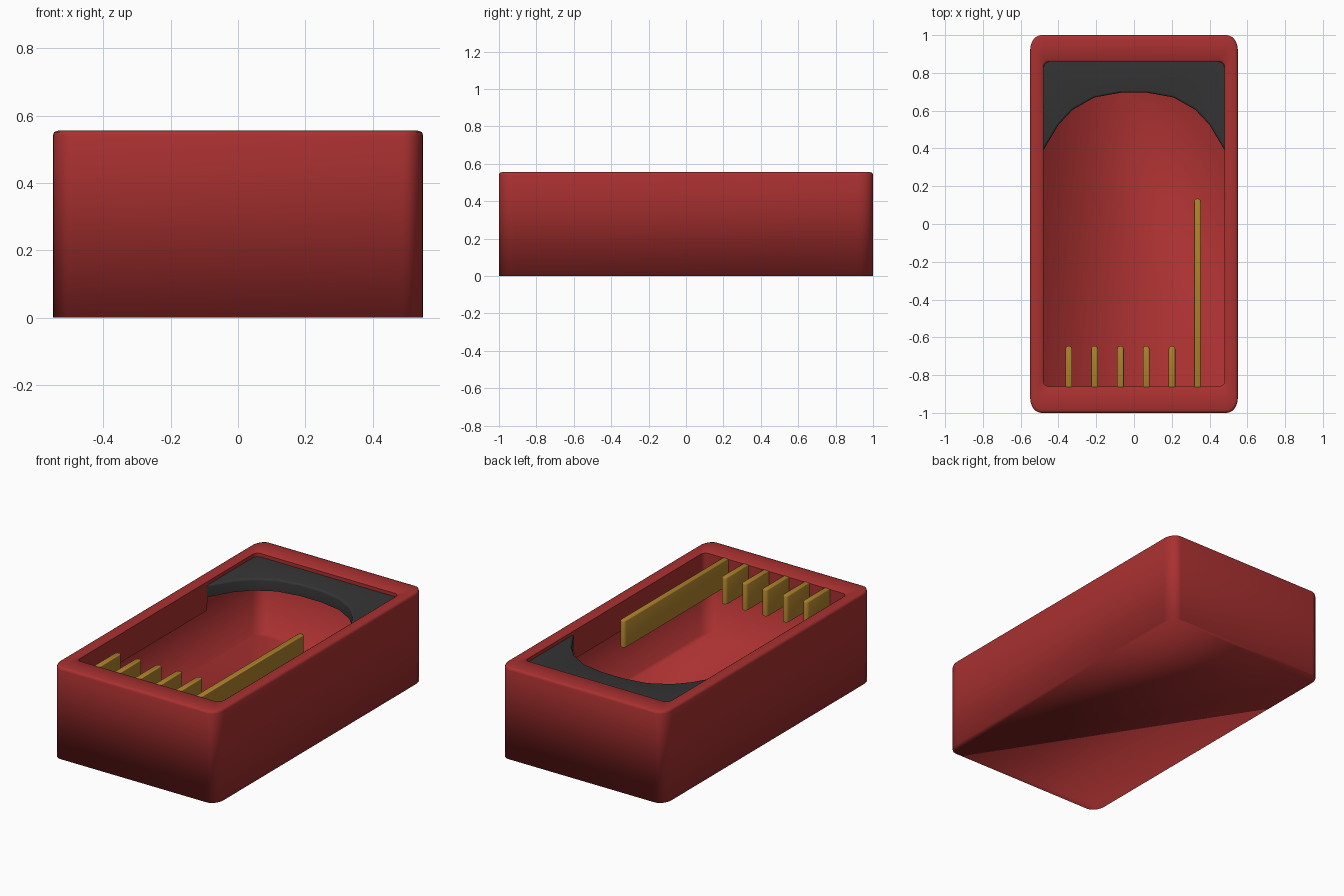
import bpy, bmesh, math

if "Cube" in bpy.data.objects:
    bpy.data.objects.remove(bpy.data.objects["Cube"])


def material(name, rgb):
    m = bpy.data.materials.new(name)
    m.diffuse_color = (*rgb, 1)
    m.use_nodes = True
    m.node_tree.nodes["Principled BSDF"].inputs["Base Color"].default_value = m.diffuse_color
    return m


RED = material("red", (0.40, 0.03, 0.03, 1)[:3])
BLACK = material("black", (0.035, 0.035, 0.035))
GOLD = material("gold", (0.42, 0.22, 0.025))


def finish(bm, name, mat):
    me = bpy.data.meshes.new(name)
    bm.to_mesh(me)
    bm.free()
    me.materials.append(mat)
    ob = bpy.data.objects.new(name, me)
    bpy.context.collection.objects.link(ob)
    return ob


def smooth_angle(ob, deg):
    bpy.ops.object.select_all(action='DESELECT')
    ob.select_set(True)
    bpy.context.view_layer.objects.active = ob
    bpy.ops.object.shade_smooth_by_angle(angle=math.radians(deg))


# rounded rectangle, with extra side points where the lip changes depth
def outline(hx, hy, rx, ry, seg=6):
    pts = []
    for i, (sx, sy) in enumerate([(1, -1), (1, 1), (-1, 1), (-1, -1)]):
        for k in range(seg + 1):
            a = math.radians(-90 + 90 * i + 90 * k / seg)
            pts.append((sx * (hx - rx) + rx * math.cos(a),
                        sy * (hy - ry) + ry * math.sin(a)))
        if i == 0:
            pts += [(hx, 0.385), (hx, 0.395)]
        if i == 2:
            pts += [(-hx, 0.395), (-hx, 0.385)]
    return pts


# cabinet: closed bottom, outer walls, rim and a short lip turned down inside
H = 0.555
outer = outline(0.55, 1.0, 0.06, 0.08)
inner = outline(0.48, 0.86, 0.03, 0.03)
rings = [
    [(x, y, 0) for x, y in outer],
    [(x, y, H - 0.015) for x, y in outer],
    [(x, y, H - 0.004) for x, y in outline(0.546, 0.996, 0.056, 0.076)],
    [(x, y, H) for x, y in outline(0.535, 0.985, 0.045, 0.065)],
    [(x, y, H) for x, y in outline(0.49, 0.87, 0.04, 0.04)],
    [(x, y, H - 0.007) for x, y in inner],
    [(x, y, 0.455 if y > 0.39 else 0.375) for x, y in inner],
]
bm = bmesh.new()
loops = [[bm.verts.new(p) for p in r] for r in rings]
n = len(outer)
for a, b in zip(loops, loops[1:]):
    for i in range(n):
        j = (i + 1) % n
        bm.faces.new((a[i], a[j], b[j], b[i]))
bm.faces.new(loops[0][::-1])
for f in bm.faces:
    f.smooth = True
for i in range(n):
    bm.edges.get((loops[5][i], loops[5][(i + 1) % n])).smooth = False
finish(bm, "cabinet", RED)

# arched panel at the back end
half = [(0.48, 0.39), (0.40, 0.525), (0.325, 0.605), (0.21, 0.67), (0.07, 0.695)]
arch = half + [(-x, y) for x, y in half[::-1]]
back = [(-0.48, 0.83), (-0.471, 0.851), (-0.45, 0.86),
        (0.45, 0.86), (0.471, 0.851), (0.48, 0.83)]
bm = bmesh.new()
low = [bm.verts.new((x, y, 0.455)) for x, y in arch + back]
top = [bm.verts.new((x, y, 0.527)) for x, y in arch + back]
m = len(low)
bm.faces.new(low)
bm.faces.new(top[::-1])
for i in range(m):
    j = (i + 1) % m
    bm.faces.new((low[i], top[i], top[j], low[j]))
bmesh.ops.recalc_face_normals(bm, faces=bm.faces)
arch_edges = [bm.edges.get((top[i], top[i + 1])) for i in range(len(arch) - 1)]
bmesh.ops.bevel(bm, geom=arch_edges, offset=0.012, segments=3, profile=0.5,
                affect='EDGES')
smooth_angle(finish(bm, "back_arch", BLACK), 40)


# thin upright dividers with a rounded free end
def divider(name, x, y1, y0=-0.865, w=0.036, z0=0.39, z1=0.55):
    r = w / 2
    pts = [(x - r, y0), (x + r, y0)]
    for k in range(7):
        a = math.pi * k / 6
        pts.append((x + r * math.cos(a), y1 - r + r * math.sin(a)))
    bm = bmesh.new()
    f = bm.faces.new([bm.verts.new((px, py, z0)) for px, py in pts])
    ext = bmesh.ops.extrude_face_region(bm, geom=[f])['geom']
    verts = [v for v in ext if isinstance(v, bmesh.types.BMVert)]
    bmesh.ops.translate(bm, verts=verts, vec=(0, 0, z1 - z0))
    bmesh.ops.recalc_face_normals(bm, faces=bm.faces)
    edges = [e for e in bm.edges if all(v.co.z > z1 - 0.001 for v in e.verts)]
    bmesh.ops.bevel(bm, geom=edges, offset=0.005, segments=2, profile=0.5,
                    affect='EDGES')
    smooth_angle(finish(bm, name, GOLD), 50)


for i in range(5):
    divider(f"short_divider_{i + 1}", -0.345 + 0.1365 * i, -0.645)
divider("long_divider", 0.3365, 0.135)
